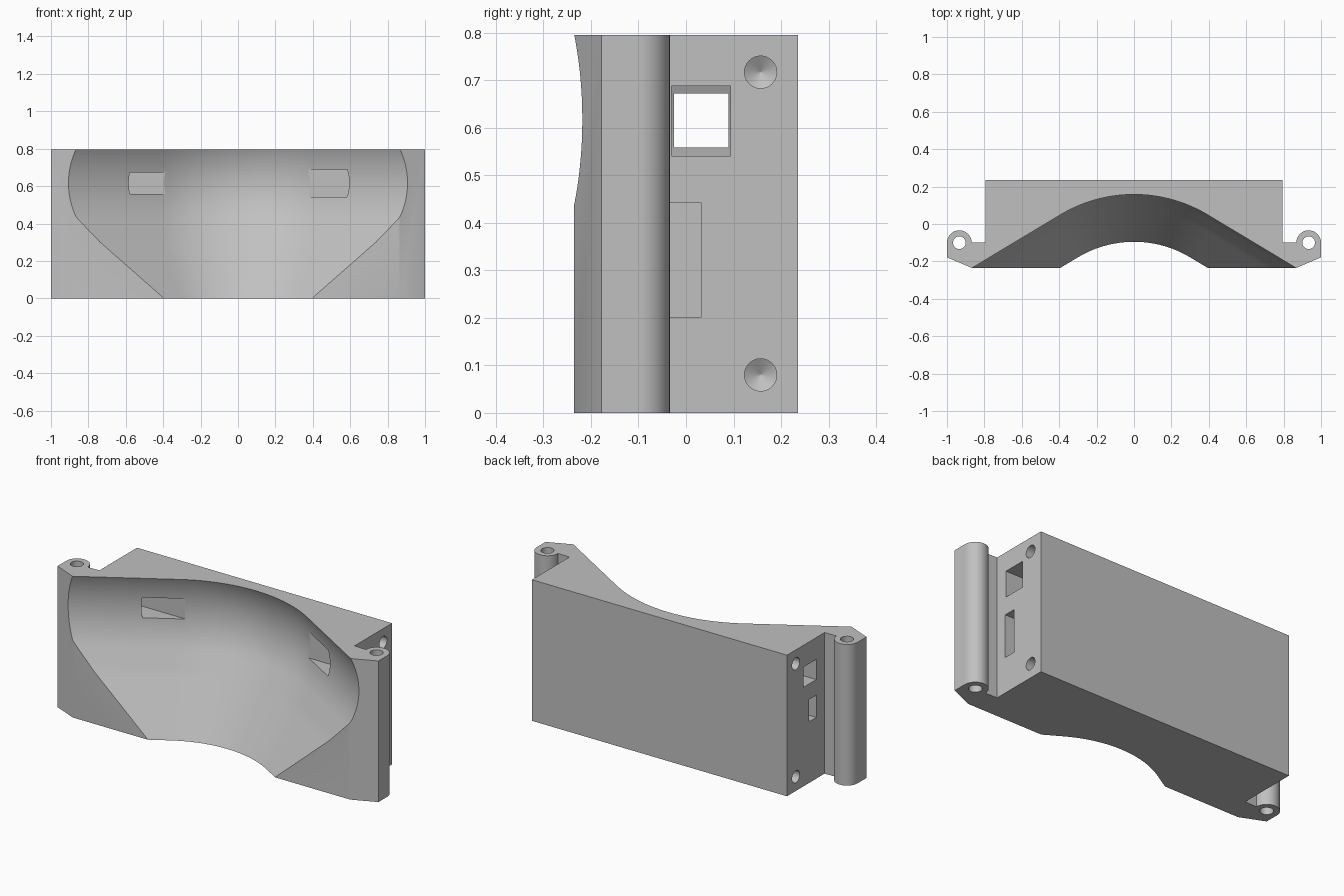
import bpy, bmesh, math

if "Cube" in bpy.data.objects:
    bpy.data.objects.remove(bpy.data.objects["Cube"])

H = 0.795          # height
HW = 0.795         # half width of the main block
grey = bpy.data.materials.new("light grey")
grey.diffuse_color = (0.53, 0.53, 0.53, 1)
grey.use_nodes = True
grey.node_tree.nodes["Principled BSDF"].inputs["Base Color"].default_value = grey.diffuse_color


def make_object(name, bm):
    bmesh.ops.recalc_face_normals(bm, faces=bm.faces)
    me = bpy.data.meshes.new(name)
    bm.to_mesh(me)
    bm.free()
    me.materials.append(grey)
    ob = bpy.data.objects.new(name, me)
    bpy.context.collection.objects.link(ob)
    return ob


def loft(name, rings):
    """Closed solid through rings with equal point counts."""
    bm = bmesh.new()
    vs = [[bm.verts.new(p) for p in r] for r in rings]
    n = len(vs[0])
    for a, b in zip(vs, vs[1:]):
        for i in range(n):
            j = (i + 1) % n
            bm.faces.new((a[i], a[j], b[j], b[i]))
    bm.faces.new(vs[0])
    bm.faces.new(vs[-1])
    return make_object(name, bm)


def box(name, x, y, z):
    return loft(name, [[(x[0], y[0], k), (x[1], y[0], k), (x[1], y[1], k), (x[0], y[1], k)] for k in z])


def circle(cx, cy, r, a0, a1, n):
    return [(cx + r * math.cos(a0 + (a1 - a0) * i / n),
             cy + r * math.sin(a0 + (a1 - a0) * i / n)) for i in range(n + 1)]


# Outline: block with a rounded hinge lug on each side
BX, BY, BR = 0.934, -0.10, 0.066
half = [(0.865, -0.236), (1.0, -0.178)]
half += circle(BX, BY, BR, 0, math.pi, 24)
half += [(HW, -0.098), (HW, 0.236)]
outline = half + [(-x, y) for x, y in reversed(half)]
body = loft("bracket_body", [[(x, y, z) for x, y in outline] for z in (0, H)])

# Curved recess: depth profile is a slope running tangent into an arc
SLOPE, ZC, RC = 0.58, 0.617, 0.41
ANG = math.atan(SLOPE)
ZT = ZC - RC * math.sin(ANG)
YC = -0.095 + SLOPE * ZT - RC * math.cos(ANG)
TILT = math.radians(31)


def depth(z):
    if z < ZT:
        return -0.095 + SLOPE * z
    return YC + math.sqrt(RC ** 2 - (z - ZC) ** 2)


def recess_y(x, z):
    r = 0.58 + 0.186 * min(1, max(0, z) / 0.3)
    x, xt = abs(x), r * math.sin(TILT)
    if x < xt:
        return depth(z) - r + math.sqrt(r * r - x * x)
    return depth(z) - r + r * math.cos(TILT) - (x - xt) * math.tan(TILT)


NX, NZ = 80, 36
rings = []
for k in range(NZ + 1):
    z = -0.04 + (H + 0.08) * k / NZ
    xs = [-1.1 + 2.2 * i / NX for i in range(NX + 1)]
    rings.append([(x, recess_y(x, z), z) for x in xs] + [(1.1, -1, z), (-1.1, -1, z)])
cutters = [loft("recess_cutter", rings)]

for s, side in ((1, "right"), (-1, "left")):
    # Hinge pin hole
    ring = circle(s * BX, BY, 0.034, 0, 2 * math.pi, 32)[:-1]
    cutters.append(loft(side + "_pin_cutter", [[(x, y, z) for x, y in ring] for z in (-0.1, H + 0.1)]))
    # Drilled screw holes with a conical end
    for zc in (0.08, 0.717):
        ring = circle(0.157, zc, 0.034, 0, 2 * math.pi, 32)[:-1]
        steps = [(0.85, 1), (0.66, 1), (0.64, 0.02)]
        cutters.append(loft(side + "_screw_cutter", [
            [(s * x, 0.157 + (y - 0.157) * f, zc + (z - zc) * f) for y, z in ring] for x, f in steps]))

# Strap slots into the recess, and blind side pockets
cutters += [
    box("right_slot_cutter", (0.2, 0.85), (-0.031, 0.094), (0.541, 0.688)),
    box("left_slot_cutter", (-0.85, -0.2), (-0.025, 0.089), (0.558, 0.672)),
    box("right_pocket_cutter", (0.69, 0.85), (-0.037, 0.032), (0.201, 0.443)),
    box("left_pocket_cutter", (-0.85, -0.69), (-0.025, 0.04), (0.345, 0.47)),
]
for c in cutters:
    m = body.modifiers.new(c.name, 'BOOLEAN')
    m.operation, m.solver, m.object = 'DIFFERENCE', 'EXACT', c

# Apply the cuts and remove the cutters
dg = bpy.context.evaluated_depsgraph_get()
me = bpy.data.meshes.new_from_object(body.evaluated_get(dg))
body.modifiers.clear()
body.data = me
for c in cutters:
    bpy.data.objects.remove(c, do_unlink=True)
me.materials.clear()
me.materials.append(grey)
for p in me.polygons:
    p.material_index = 0

bpy.context.view_layer.objects.active = body
body.select_set(True)
bpy.ops.object.shade_smooth_by_angle(angle=math.radians(25))
